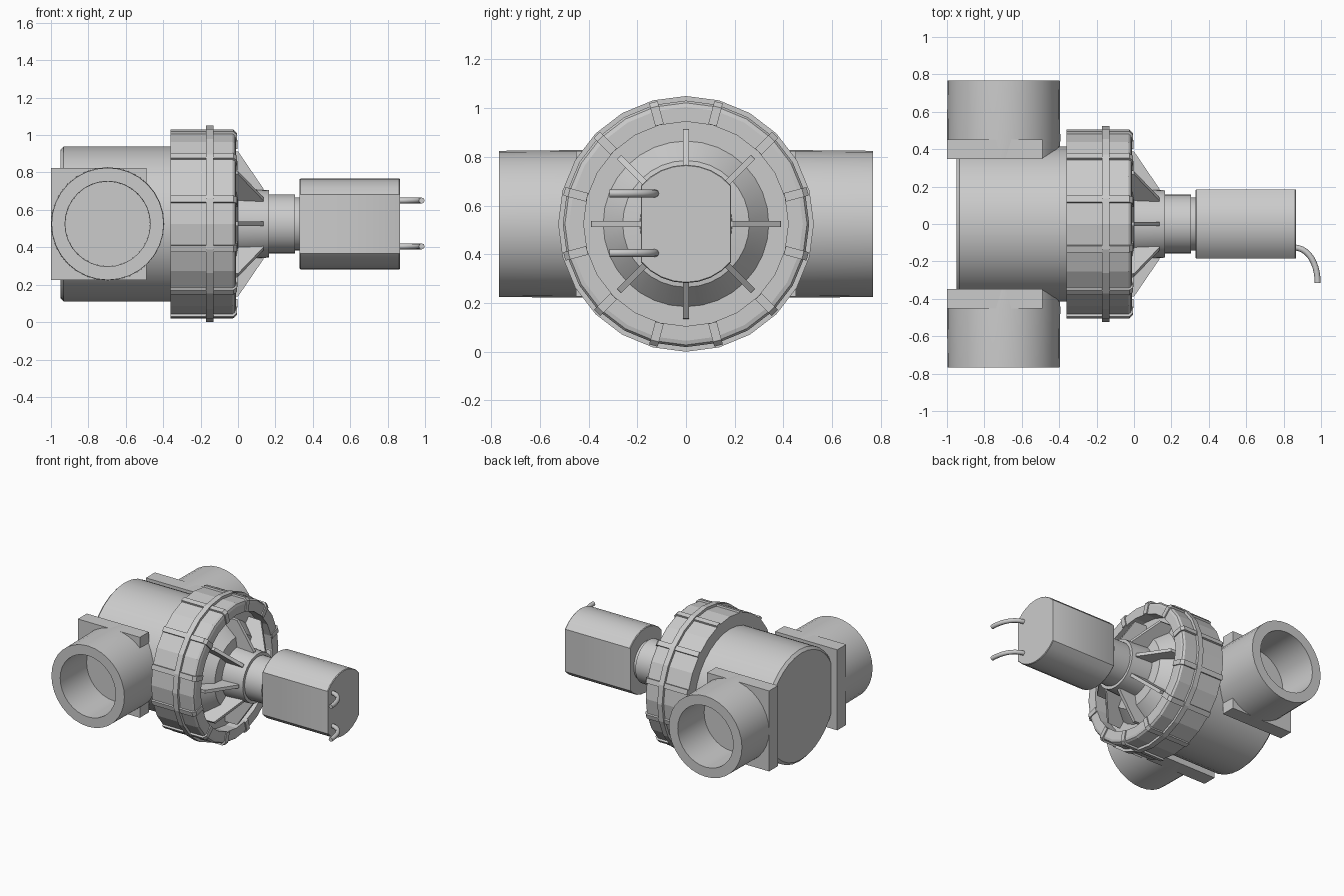
import bpy, bmesh, math
from mathutils import Vector, Matrix

if "Cube" in bpy.data.objects:
    bpy.data.objects.remove(bpy.data.objects["Cube"])

CZ = 0.525            # height of the main axis
PX = -0.697           # x position of the side ports


def finish(bm, name, smooth=None):
    bmesh.ops.recalc_face_normals(bm, faces=bm.faces)
    me = bpy.data.meshes.new(name)
    bm.to_mesh(me)
    bm.free()
    ob = bpy.data.objects.new(name, me)
    bpy.context.collection.objects.link(ob)
    if smooth:
        bpy.ops.object.select_all(action='DESELECT')
        ob.select_set(True)
        bpy.context.view_layer.objects.active = ob
        bpy.ops.object.shade_smooth_by_angle(angle=math.radians(smooth))
    return ob


def lathe(name, profile, segs, matrix=Matrix.Translation((0, 0, CZ)), smooth=30):
    """Revolve (x, radius) points around the x axis and cap both ends."""
    bm = bmesh.new()
    rings = []
    for x, r in profile:
        rings.append([bm.verts.new((x, r * math.sin(2 * math.pi * i / segs),
                                    r * math.cos(2 * math.pi * i / segs)))
                      for i in range(segs)])
    for a, b in zip(rings, rings[1:]):
        for i in range(segs):
            j = (i + 1) % segs
            bm.faces.new((a[i], a[j], b[j], b[i]))
    bm.faces.new(rings[0])
    bm.faces.new(rings[-1])
    bm.transform(matrix)
    return finish(bm, name, smooth)


def radial_ribs(name, outline, width, count, start):
    """Extrude an (x, radius) outline to a plate and repeat it around the axis."""
    bm = bmesh.new()
    for k in range(count):
        rot = Matrix.Translation((0, 0, CZ)) @ Matrix.Rotation(start + k * 2 * math.pi / count, 4, 'X')
        sides = [[bm.verts.new(rot @ Vector((x, s * width / 2, r))) for x, r in outline]
                 for s in (-1, 1)]
        bm.faces.new(sides[0])
        bm.faces.new(sides[1][::-1])
        n = len(outline)
        for i in range(n):
            j = (i + 1) % n
            bm.faces.new((sides[0][i], sides[0][j], sides[1][j], sides[1][i]))
    return finish(bm, name)


# Valve body
lathe("valve_body", [(-0.95, 0.395), (-0.932, 0.415), (-0.3, 0.415)], 32)

# Union nut with open front
lathe("union_nut", [(-0.36, 0.38), (-0.36, 0.506), (-0.03, 0.506), (-0.017, 0.497),
                    (-0.012, 0.48), (-0.012, 0.42), (-0.13, 0.42), (-0.13, 0.38)], 24, smooth=12)
lathe("nut_band", [(-0.171, 0.48), (-0.171, 0.525), (-0.131, 0.525), (-0.131, 0.48)], 24, smooth=12)

# Grip ribs wrapping over the nut
radial_ribs("nut_ribs", [(-0.36, 0.49), (-0.36, 0.517), (-0.025, 0.517), (-0.005, 0.497),
                         (-0.003, 0.42), (-0.025, 0.42), (-0.03, 0.48)],
            0.036, 12, math.radians(15))

# Bonnet, hub and neck inside the nut
lathe("bonnet", [(-0.2, 0.43), (-0.1, 0.43), (-0.1, 0.34), (-0.01, 0.26), (0.0, 0.19),
                 (0.165, 0.18), (0.165, 0.158), (0.305, 0.158), (0.305, 0.142),
                 (0.34, 0.142)], 32)
radial_ribs("bonnet_gussets", [(-0.1, 0.39), (0.0, 0.388), (0.135, 0.19), (0.135, 0.16), (-0.1, 0.16)],
            0.024, 8, 0)

# Solenoid: drum with two flattened sides
bm = bmesh.new()
outline = []
top = math.asin(0.185 / 0.243)
for base in (0, math.pi):
    for i in range(9):
        a = base - top + 2 * top * i / 8
        outline.append((0.243 * math.sin(a), CZ + 0.243 * math.cos(a)))
rings = [[bm.verts.new((x, y * s, CZ + (z - CZ) * s)) for y, z in outline]
         for x, s in ((0.33, 0.985), (0.335, 1), (0.862, 1), (0.867, 0.985))]
for a, b in zip(rings, rings[1:]):
    for i in range(len(a)):
        j = (i + 1) % len(a)
        bm.faces.new((a[i], a[j], b[j], b[i]))
bm.faces.new(rings[0])
bm.faces.new(rings[-1])
finish(bm, "solenoid", 30)

# Side ports and their square flanges
for side, label in ((1, "back"), (-1, "front")):
    m = Matrix.Translation((PX, 0, CZ)) @ Matrix.Rotation(side * math.pi / 2, 4, 'Z')
    lathe(label + "_port", [(0.35, 0.3), (0.45, 0.303), (0.767, 0.3), (0.767, 0.228), (0.46, 0.226)],
          32, m)
    bm = bmesh.new()
    bmesh.ops.create_cube(bm, size=1, matrix=Matrix.Translation((-0.745, side * 0.4, CZ))
                          @ Matrix.Diagonal((0.51, 0.105, 0.598, 1)))
    finish(bm, label + "_port_flange")

# Bent lead wires
for z, label in ((0.65, "upper"), (0.405, "lower")):
    cu = bpy.data.curves.new(label + "_wire", 'CURVE')
    cu.dimensions = '3D'
    cu.bevel_depth = 0.016
    cu.bevel_resolution = 2
    cu.use_fill_caps = True
    sp = cu.splines.new('BEZIER')
    sp.resolution_u = 10
    sp.bezier_points.add(1)
    a, b = sp.bezier_points
    a.co, a.handle_left, a.handle_right = (0.85, -0.125, z), (0.8, -0.125, z), (0.94, -0.125, z)
    b.co, b.handle_left, b.handle_right = (0.982, -0.315, z), (0.982, -0.22, z), (0.982, -0.4, z)
    bpy.context.collection.objects.link(bpy.data.objects.new(label + "_wire", cu))
